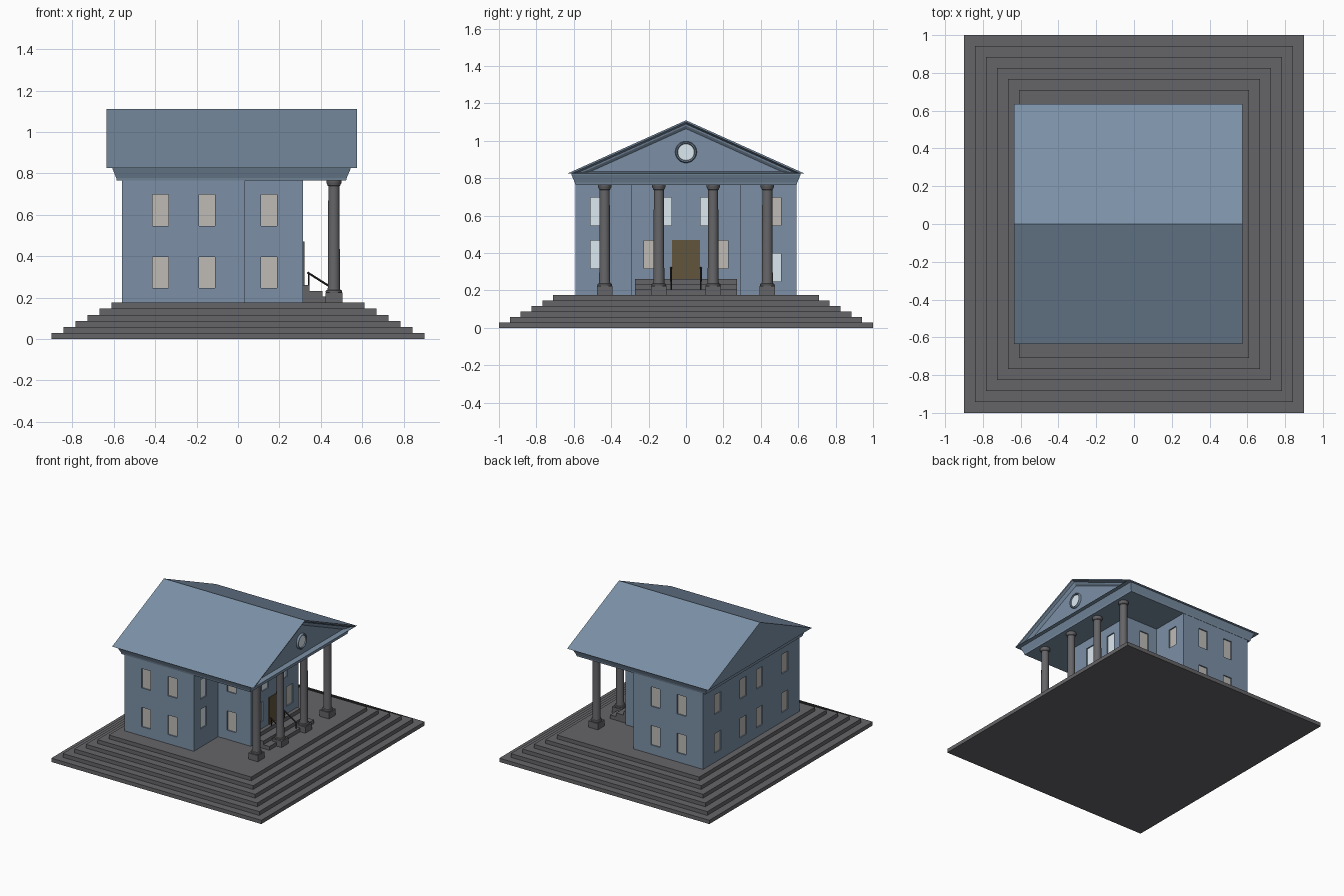
import bpy, bmesh, math
from mathutils import Vector

if "Cube" in bpy.data.objects:
    bpy.data.objects.remove(bpy.data.objects["Cube"])


def material(name, rgb):
    m = bpy.data.materials.new(name)
    m.diffuse_color = (*rgb, 1)
    m.use_nodes = True
    m.node_tree.nodes["Principled BSDF"].inputs["Base Color"].default_value = m.diffuse_color
    return m


BLUE = material("blue_wall", (0.20, 0.28, 0.38))
STONE = material("dark_stone", (0.13, 0.127, 0.137))
PANE = material("warm_pane", (0.52, 0.50, 0.47))
GLASS = material("pale_glass", (0.72, 0.82, 0.88))
WOOD = material("door_wood", (0.12, 0.09, 0.045))
IRON = material("rail_iron", (0.03, 0.03, 0.035))


def finish(name, bm, mat=None, smooth=False):
    bmesh.ops.recalc_face_normals(bm, faces=bm.faces)
    me = bpy.data.meshes.new(name)
    bm.to_mesh(me)
    bm.free()
    ob = bpy.data.objects.new(name, me)
    bpy.context.collection.objects.link(ob)
    if mat:
        me.materials.append(mat)
    if smooth:
        bpy.ops.object.select_all(action='DESELECT')
        ob.select_set(True)
        bpy.context.view_layer.objects.active = ob
        bpy.ops.object.shade_smooth_by_angle(angle=math.radians(40))
    return ob


def loft(bm, rings):
    """Skin a run of matching rings and cap both ends."""
    loops = [[bm.verts.new(p) for p in r] for r in rings]
    n = len(loops[0])
    for a, b in zip(loops, loops[1:]):
        for i in range(n):
            j = (i + 1) % n
            bm.faces.new((a[i], a[j], b[j], b[i]))
    bm.faces.new(loops[0][::-1])
    bm.faces.new(loops[-1])


def rect(x0, x1, y, z):
    return [(x0, -y, z), (x1, -y, z), (x1, y, z), (x0, y, z)]


def add_box(bm, x0, x1, y0, y1, z0, z1):
    loft(bm, [[(x0, y0, z), (x1, y0, z), (x1, y1, z), (x0, y1, z)] for z in (z0, z1)])


def circle(r, z, cx, cy, n=24):
    return [(cx + r * math.cos(2 * math.pi * i / n),
             cy + r * math.sin(2 * math.pi * i / n), z) for i in range(n)]


def add_rod(bm, a, b, r=0.004, n=8):
    a, b = Vector(a), Vector(b)
    q = (b - a).to_track_quat('Z', 'Y')
    loft(bm, [[p + q @ Vector(c) for c in circle(r, 0, 0, 0, n)] for p in (a, b)])


# Stepped platform
F = 0.176
bm = bmesh.new()
rings = []
for i in range(6):
    x, y = 0.90 - 0.058 * i, 1.0 - 0.058 * i
    rings += [rect(-x, x, y, F * i / 6), rect(-x, x, y, F * (i + 1) / 6)]
loft(bm, rings)
finish("stepped_platform", bm, STONE)

# Walls: wide block with a narrower projecting entrance bay
plan = [(-0.56, -0.59), (0.035, -0.59), (0.035, -0.293), (0.315, -0.293),
        (0.315, 0.293), (0.035, 0.293), (0.035, 0.59), (-0.56, 0.59)]
bm = bmesh.new()
loft(bm, [[(x, y, z) for x, y in plan] for z in (F, 0.77)])
walls = finish("walls", bm, BLUE)

# Windows: (outward direction, wall position, centre along wall, sill, pale)
LOW, MID, HIGH = 0.247, 0.318, 0.547
wins = []
for z in (LOW, HIGH):
    for s in (-1, 1):
        wins += [((0, s), 0.59, -0.375, z, 0), ((0, s), 0.59, -0.15, z, 0),
                 ((0, s), 0.293, 0.15, z, 0)]
    wins += [((-1, 0), 0.56, y, z, 0) for y in (-0.41, -0.1, 0.1, 0.41)]
wins += [((1, 0), 0.035, -0.472, MID, 1), ((1, 0), 0.035, -0.472, HIGH, 1),
         ((1, 0), 0.035, 0.47, LOW, 1), ((1, 0), 0.035, 0.47, HIGH, 0)]
for s in (-1, 1):
    wins += [((1, 0), 0.315, s * 0.185, MID, 0), ((1, 0), 0.315, s * 0.115, HIGH, 1)]

cut, panes, D = bmesh.new(), (bmesh.new(), bmesh.new()), 0.012


def opening(bm, d, wall, c, half, z0, z1, near, far):
    s = d[0] + d[1]
    n0, n1 = sorted((s * (wall + near), s * (wall + far)))
    if d[0]:
        add_box(bm, n0, n1, c - half, c + half, z0, z1)
    else:
        add_box(bm, c - half, c + half, n0, n1, z0, z1)


for d, wall, c, z, pale in wins:
    opening(cut, d, wall, c, 0.0385, z, z + 0.15, -D, 0.02)
    opening(panes[pale], d, wall, c, 0.0385, z, z + 0.15, -D - 0.004, -D + 0.003)
cutter = finish("window_cutter", cut)
cutter.hide_render = True
cutter.hide_viewport = True
mod = walls.modifiers.new("window_recesses", 'BOOLEAN')
mod.operation, mod.solver, mod.object = 'DIFFERENCE', 'EXACT', cutter
finish("window_panes", panes[0], PANE)
finish("pale_window_panes", panes[1], GLASS)

# Door
bm = bmesh.new()
add_box(bm, 0.31, 0.32, -0.074, 0.074, 0.262, 0.47)
finish("door", bm, WOOD)

# Flared entablature, also the porch ceiling
bm = bmesh.new()
loft(bm, [rect(-0.585, 0.522, 0.592, 0.765), rect(-0.588, 0.525, 0.595, 0.778),
          rect(-0.605, 0.543, 0.613, 0.82), rect(-0.605, 0.543, 0.613, 0.827)])
finish("entablature", bm, BLUE)


# Gabled roof with a moulded, recessed front pediment
def gable(x, z0, z1):
    h = (z1 - z0) / 0.449
    return [(x, -h, z0), (x, h, z0), (x, 0, z1)]


bm = bmesh.new()
loft(bm, [gable(-0.635, 0.825, 1.11), gable(0.575, 0.825, 1.11),
          gable(0.573, 0.827, 1.10), gable(0.555, 0.83, 1.09),
          gable(0.552, 0.832, 1.08), gable(0.54, 0.836, 1.065)])
finish("roof", bm, BLUE)

# Round pediment window: moulded ring and glass
ZC = 0.94


def disc(r, x):
    return [(x, a, ZC + b) for a, b, _ in circle(r, 0, 0, 0, 32)]


bm = bmesh.new()
loft(bm, [disc(0.058, 0.535), disc(0.058, 0.55), disc(0.053, 0.556),
          disc(0.047, 0.554), disc(0.044, 0.545)])
finish("round_window_frame", bm, BLUE, True)
bm = bmesh.new()
loft(bm, [disc(0.044, 0.54), disc(0.044, 0.547)])
finish("round_window_glass", bm, GLASS)

# Columns: square plinth, turned shaft, moulded capital
profile = [(0.038, 0.224), (0.040, 0.229), (0.038, 0.235), (0.031, 0.238),
           (0.029, 0.25), (0.027, 0.738), (0.031, 0.741), (0.031, 0.746),
           (0.036, 0.752), (0.036, 0.767)]
for i, y in enumerate((-0.435, -0.145, 0.145, 0.435)):
    bm = bmesh.new()
    add_box(bm, 0.422, 0.504, y - 0.041, y + 0.041, F, 0.224)
    loft(bm, [circle(r, z, 0.463, y) for r, z in profile])
    finish(f"column_{i + 1}", bm, STONE, True)

# Entrance stairs
bm = bmesh.new()
side = [(0.312, F), (0.46, F), (0.46, 0.205), (0.408, 0.205), (0.408, 0.233),
        (0.345, 0.233), (0.345, 0.262), (0.312, 0.262)]
loft(bm, [[(x, y, z) for x, z in side] for y in (-0.272, 0.272)])
finish("entrance_stairs", bm, STONE)

# Handrails
for name, y in (("left_handrail", -0.08), ("right_handrail", 0.08)):
    bm = bmesh.new()
    add_rod(bm, (0.335, y, 0.322), (0.45, y, 0.249), 0.005)
    add_rod(bm, (0.342, y, 0.255), (0.342, y, 0.318))
    add_rod(bm, (0.442, y, F), (0.442, y, 0.254))
    finish(name, bm, IRON, True)
